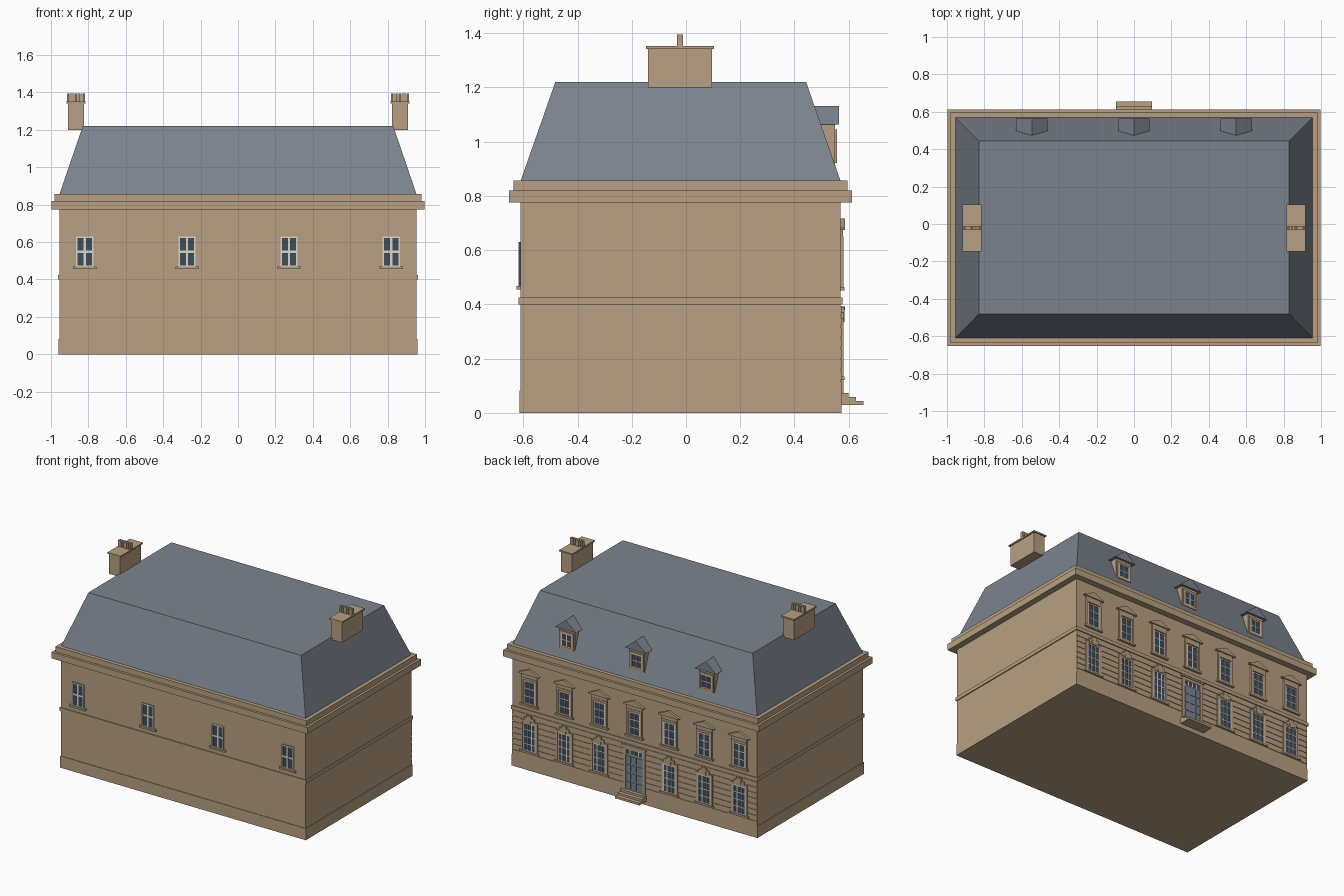
import bpy, bmesh

if "Cube" in bpy.data.objects:
    bpy.data.objects.remove(bpy.data.objects["Cube"])


def srgb(*c):
    return tuple(((v / 255 + 0.055) / 1.055) ** 2.4 for v in c) + (1.0,)


def material(name, *c):
    m = bpy.data.materials.new(name)
    m.diffuse_color = srgb(*c)
    m.use_nodes = True
    m.node_tree.nodes["Principled BSDF"].inputs["Base Color"].default_value = m.diffuse_color
    return m


STONE = material("tan stone", 184, 160, 130)
SLATE = material("grey slate", 124, 132, 143)
GLASS = material("dark glass", 64, 76, 86)
PAINT = material("pale window paint", 216, 214, 206)
DOOR = material("blue grey door", 122, 136, 148)

FRONT, BACK, W = -0.61, 0.57, 0.955      # wall planes and half width
BAYS = [i * 0.273 for i in range(-3, 4)]


class Part:
    """Collects simple solids into one named object."""

    def __init__(self, name, mat):
        self.name, self.mat, self.bm = name, mat, bmesh.new()

    def loft(self, a, b):
        """Closed solid between two matching outlines."""
        va = [self.bm.verts.new(p) for p in a]
        vb = [self.bm.verts.new(p) for p in b]
        self.bm.faces.new(va)
        self.bm.faces.new(vb)
        n = len(va)
        for i in range(n):
            j = (i + 1) % n
            self.bm.faces.new((va[i], va[j], vb[j], vb[i]))

    def box(self, x0, x1, y0, y1, z0, z1):
        r = [(x0, y0), (x1, y0), (x1, y1), (x0, y1)]
        self.loft([(x, y, z0) for x, y in r], [(x, y, z1) for x, y in r])

    def prism(self, xz, y0, y1):
        self.loft([(x, y0, z) for x, z in xz], [(x, y1, z) for x, z in xz])

    def finish(self):
        bmesh.ops.recalc_face_normals(self.bm, faces=self.bm.faces)
        me = bpy.data.meshes.new(self.name)
        self.bm.to_mesh(me)
        self.bm.free()
        me.materials.append(self.mat)
        bpy.context.collection.objects.link(bpy.data.objects.new(self.name, me))


# Walls, plinth, string course and cornice
shell = Part("walls", STONE)
shell.box(-W, W, FRONT, BACK, 0, 0.82)
shell.finish()
for name, o, z0, z1 in (("plinth", 0.004, 0, 0.082), ("string_course", 0.007, 0.40, 0.425),
                        ("cornice", 0.043, 0.775, 0.82), ("parapet", 0.026, 0.82, 0.857)):
    p = Part(name, STONE)
    p.box(-W - o, W + o, FRONT - o, BACK + o, z0, z1)
    p.finish()

# Mansard roof
roof = Part("roof", SLATE)
roof.loft([(-W, FRONT, 0.855), (W, FRONT, 0.855), (W, BACK, 0.855), (-W, BACK, 0.855)],
          [(-0.83, -0.482, 1.22), (0.83, -0.482, 1.22), (0.83, 0.443, 1.22), (-0.83, 0.443, 1.22)])
roof.finish()

# Chimneys with caps and a row of pots
stacks, pots = Part("chimney_stacks", STONE), Part("chimney_pots", STONE)
for s in (-1, 1):
    c = s * 0.866
    stacks.box(c - 0.043, c + 0.043, -0.14, 0.096, 1.2, 1.342)
    stacks.box(c - 0.051, c + 0.051, -0.147, 0.104, 1.342, 1.352)
    for i in range(7):
        x = c + (i - 3) * 0.0143
        pots.box(x - 0.006, x + 0.006, -0.033, -0.011, 1.352, 1.395)
stacks.finish()
pots.finish()

# Shared window parts
glass, bars = Part("window_glass", GLASS), Part("window_frames", PAINT)
trim, sills = Part("window_surrounds", STONE), Part("window_sills", STONE)


def ring(part, x, hw, z0, z1, t, ya, yb):
    """Rectangular frame of thickness t inside the given outline."""
    part.box(x - hw, x - hw + t, ya, yb, z0, z1)
    part.box(x + hw - t, x + hw, ya, yb, z0, z1)
    part.box(x - hw + t, x + hw - t, ya, yb, z0, z0 + t)
    part.box(x - hw + t, x + hw - t, ya, yb, z1 - t, z1)


def window(x, wall, s, hw, z0, z1, cols, rows, t=0.008, b=0.003):
    """Glass plate with outer frame and glazing bars; s is the outward sign."""
    glass.box(x - hw, x + hw, wall, wall + s * 0.005, z0, z1)
    ya, yb = wall, wall + s * 0.008
    ring(bars, x, hw, z0, z1, t, ya, yb)
    for i in range(1, cols):
        c = x - hw + 2 * hw * i / cols
        bars.box(c - b, c + b, ya, yb, z0 + t, z1 - t)
    for i in range(1, rows):
        c = z0 + (z1 - z0) * i / rows
        bars.box(x - hw + t, x + hw - t, ya, yb - s * 0.0005, c - b, c + b)


# Front: four plain windows
for x in BAYS[::2]:
    window(x, FRONT, -1, 0.046, 0.467, 0.63, 2, 2, b=0.006)
    sills.box(x - 0.062, x + 0.062, FRONT - 0.015, FRONT, 0.455, 0.468)

# Back: seven pedimented windows above, six keystone windows below
pediments, keys = Part("pediments", STONE), Part("keystones", STONE)
for x in BAYS:
    window(x, BACK, 1, 0.046, 0.467, 0.632, 2, 3)
    ring(trim, x, 0.06, 0.455, 0.65, 0.014, BACK, BACK + 0.011)
    sills.box(x - 0.07, x + 0.07, BACK, BACK + 0.015, 0.452, 0.465)
    pediments.box(x - 0.06, x + 0.06, BACK, BACK + 0.008, 0.65, 0.675)
    pediments.prism([(x - 0.08, 0.675), (x + 0.08, 0.675), (x + 0.08, 0.682),
                     (x, 0.717), (x - 0.08, 0.682)], BACK, BACK + 0.016)
    if abs(x) > 0.1:
        window(x, BACK, 1, 0.05, 0.135, 0.335, 3, 4)
        ring(trim, x, 0.065, 0.122, 0.35, 0.015, BACK, BACK + 0.01)
        sills.box(x - 0.075, x + 0.075, BACK, BACK + 0.015, 0.122, 0.135)
        keys.box(x - 0.04, x + 0.04, BACK, BACK + 0.012, 0.345, 0.372)
        keys.prism([(x - 0.014, 0.335), (x + 0.014, 0.335), (x + 0.02, 0.39),
                    (x - 0.02, 0.39)], BACK, BACK + 0.014)
pediments.finish()
keys.finish()

# Rusticated courses between the ground floor openings
courses = Part("rusticated_courses", STONE)
edges = [-W] + [e for x in BAYS for e in (x - 0.062, x + 0.062)] + [W]
rows = 8
pitch = (0.40 - 0.082) / rows
for r in range(rows):
    z0 = 0.082 + r * pitch
    z1 = z0 + pitch - 0.006
    if 0.12 < z0 < 0.34:
        for a, b in zip(edges[::2], edges[1::2]):
            courses.box(a, b, BACK, BACK + 0.004, z0, z1)
    else:
        courses.box(-W, W, BACK, BACK + 0.004, z0, z1)
courses.finish()

# Door with panels, transom light, surround and steps
door = Part("door", DOOR)
door.box(-0.066, 0.066, BACK, BACK + 0.006, 0.073, 0.325)
for c in (-0.044, 0, 0.044):
    for k in range(4):
        z = 0.085 + k * 0.06
        door.box(c - 0.016, c + 0.016, BACK, BACK + 0.009, z, z + 0.048)
door.finish()
window(0, BACK, 1, 0.066, 0.325, 0.362, 4, 1, t=0.004)
surround = Part("door_surround", STONE)
for s in (-1, 1):
    surround.box(s * 0.066, s * 0.085, BACK, BACK + 0.011, 0.073, 0.362)
surround.box(-0.085, 0.085, BACK, BACK + 0.011, 0.362, 0.38)
surround.box(-0.095, 0.095, BACK, BACK + 0.016, 0.38, 0.392)
surround.finish()
steps = Part("door_steps", STONE)
for i, y in enumerate((0.655, 0.627, 0.60)):
    steps.box(-0.095, 0.095, BACK, y, 0.03 + i * 0.0145, 0.0445 + i * 0.0145)
steps.finish()

# Dormers on the back slope
cheeks, caps = Part("dormer_walls", STONE), Part("dormer_roofs", SLATE)
for x in (-0.546, 0, 0.546):
    y = 0.549
    cheeks.box(x - 0.062, x + 0.062, 0.49, y, 0.91, 1.064)
    ring(trim, x, 0.056, 0.922, 1.045, 0.014, y, y + 0.007)
    window(x, y - 0.003, 1, 0.042, 0.936, 1.031, 2, 2, t=0.006)
    caps.prism([(x - 0.084, 1.063), (x + 0.084, 1.063), (x, 1.132)], 0.46, 0.564)
cheeks.finish()
caps.finish()

for part in (glass, bars, trim, sills):
    part.finish()
